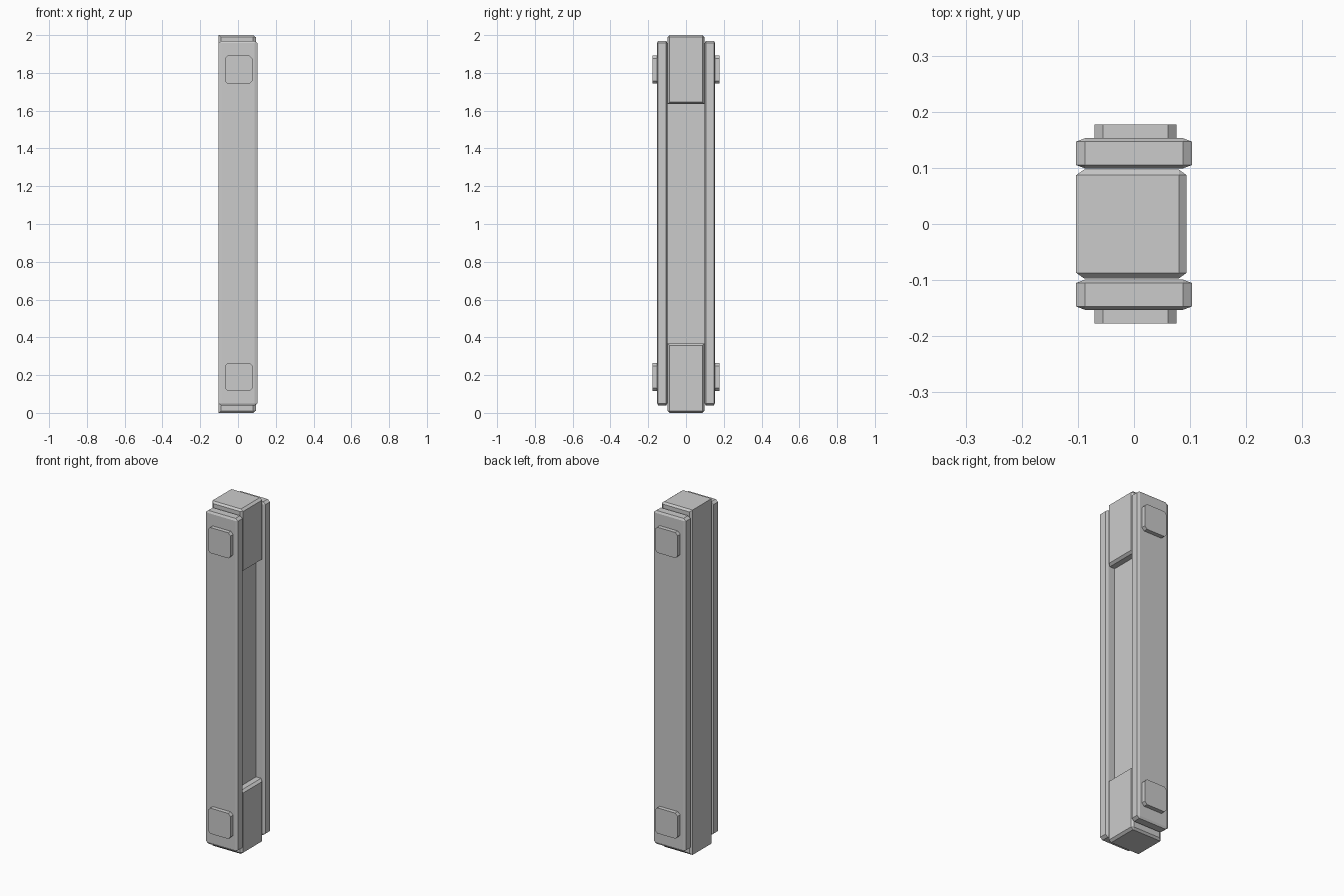
import bpy, bmesh
from mathutils import Vector

if "Cube" in bpy.data.objects:
    bpy.data.objects.remove(bpy.data.objects["Cube"])


def chamfer_box(name, lo, hi, ch, pick=lambda m: True):
    """Box from lo to hi; edges chosen by pick(side signs) get a per-axis chamfer."""
    bm = bmesh.new()
    bmesh.ops.create_cube(bm, size=2)
    edges = [e for e in bm.edges
             if pick(tuple(round(c) for c in (e.verts[0].co + e.verts[1].co) / 2))]
    for v in bm.verts:
        v.co = Vector([(lo[i] if v.co[i] < 0 else hi[i]) / ch[i] for i in range(3)])
    bmesh.ops.bevel(bm, geom=edges, offset=1, offset_type='OFFSET',
                    segments=1, profile=0.5, affect='EDGES')
    for v in bm.verts:
        v.co = Vector([v.co[i] * ch[i] for i in range(3)])
    bmesh.ops.recalc_face_normals(bm, faces=bm.faces[:])
    me = bpy.data.meshes.new(name)
    bm.to_mesh(me)
    bm.free()
    ob = bpy.data.objects.new(name, me)
    bpy.context.collection.objects.link(ob)
    return ob


W = 0.097           # half width of the post
BACK = -0.103       # flat rear side of the post
POST_CH = (0.014, 0.01, 0.011)

# recessed middle of the post, chamfered along its rear vertical edges
chamfer_box("post_web", (BACK, -W, 0.368), (0.048, W, 1.635), POST_CH,
            lambda m: m[2] == 0 and m[0] == -1)


# thicker end blocks; rear and inner seams stay sharp so they join the web flush
def block_edges(outer):
    def pick(m):
        if m[2] == 0:
            return True
        return m[0] == 1 or (m[0] == 0 and m[2] == outer)
    return pick


chamfer_box("lower_block", (BACK, -W, 0), (0.094, W, 0.368), POST_CH, block_edges(-1))
chamfer_box("upper_block", (BACK, -W, 1.635), (0.094, W, 2.0), POST_CH, block_edges(1))

for side, s in (("front", -1), ("back", 1)):
    # long side plates
    y = sorted((s * 0.099, s * 0.153))
    chamfer_box(side + "_plate", (-0.103, y[0], 0.038), (0.103, y[1], 1.97),
                (0.016, 0.006, 0.012))
    # bolt pads with clipped corners
    y = sorted((s * 0.14, s * 0.177))
    for level, z in (("lower", 0.19), ("upper", 1.817)):
        chamfer_box(f"{side}_{level}_pad", (-0.07, y[0], z - 0.074),
                    (0.076, y[1], z + 0.074), (0.015, 0.015, 0.015),
                    lambda m: m[1] == 0)
